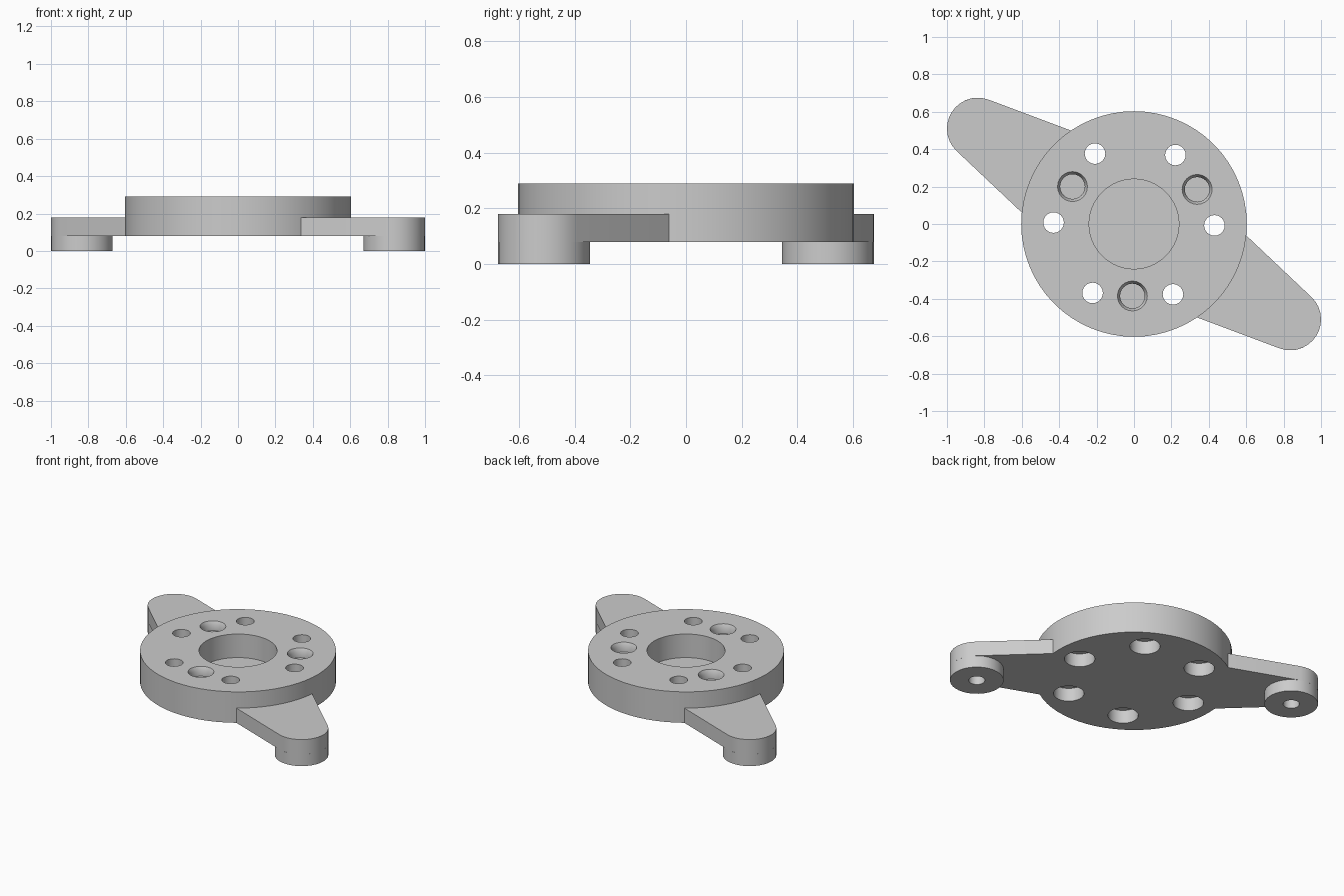
import bpy, bmesh
from math import cos, sin, pi, radians

cube = bpy.data.objects.get("Cube")
if cube:
    bpy.data.objects.remove(cube, do_unlink=True)

grey = bpy.data.materials.new("plain grey")
grey.use_nodes = True
colour = (0.6, 0.6, 0.6, 1)
grey.diffuse_color = colour
grey.node_tree.nodes["Principled BSDF"].inputs["Base Color"].default_value = colour


def finish(bm, name):
    bmesh.ops.recalc_face_normals(bm, faces=bm.faces)
    mesh = bpy.data.meshes.new(name)
    bm.to_mesh(mesh)
    bm.free()
    mesh.materials.append(grey)
    ob = bpy.data.objects.new(name, mesh)
    bpy.context.collection.objects.link(ob)
    return ob


def turned(name, profile, centres=((0, 0),), sides=24):
    """Closed turned solids: the profile runs from bottom centre to top centre."""
    bm = bmesh.new()
    for cx, cy in centres:
        rings = [[bm.verts.new((cx + r * cos(2 * pi * i / sides),
                                cy + r * sin(2 * pi * i / sides), z))
                  for i in range(sides)] for r, z in profile]
        for low, high in zip(rings, rings[1:]):
            for i in range(sides):
                j = (i + 1) % sides
                bm.faces.new((low[i], low[j], high[j], high[i]))
        bm.faces.new(rings[0][::-1])
        bm.faces.new(rings[-1])
    return finish(bm, name)


def cut(target, cutter):
    mod = target.modifiers.new("cut", "BOOLEAN")
    mod.operation, mod.solver, mod.object = "DIFFERENCE", "EXACT", cutter
    bpy.context.view_layer.objects.active = target
    bpy.ops.object.modifier_apply(modifier=mod.name)
    bpy.data.objects.remove(cutter, do_unlink=True)


def around(count, radius, start):
    return [(radius * cos(radians(start + 360 * i / count)),
             radius * sin(radians(start + 360 * i / count))) for i in range(count)]


BASE, TOP, ARM_TOP = 0.08, 0.29, 0.18

# Round plate with a shallow central recess
plate = turned("round_plate", [(0.603, BASE), (0.603, TOP), (0.24, TOP), (0.24, 0.13)], sides=64)

# Six through holes, widened from below
cut(plate, turned("bolt_hole_cutter",
                  [(0.094, 0), (0.094, 0.17), (0.055, 0.17), (0.055, 0.4)], around(6, 0.43, -1)))

# Three blind sockets with a bevelled rim
cut(plate, turned("socket_cutter",
                  [(0.066, 0.23), (0.066, 0.265), (0.08, TOP), (0.08, 0.4)], around(3, 0.385, 28.7)))

parts = [plate]
PAD_X, PAD_Y, PAD_R = 0.835, -0.51, 0.165
for side, s in (("left", 1), ("right", -1)):
    # Tapered arm with a rounded tip
    outline = [(0.325, -0.495), (0.585, -0.047)]
    for i in range(15):
        a = radians(46.7 - 156.7 * i / 14)
        outline.append((PAD_X + PAD_R * cos(a), PAD_Y + PAD_R * sin(a)))
    bm = bmesh.new()
    face = bm.faces.new([bm.verts.new((s * x, s * y, BASE)) for x, y in outline])
    new = bmesh.ops.extrude_face_region(bm, geom=[face])["geom"]
    bmesh.ops.translate(bm, vec=(0, 0, ARM_TOP - BASE),
                        verts=[v for v in new if isinstance(v, bmesh.types.BMVert)])
    arm = finish(bm, side + "_arm")
    # Round foot under the tip, with a blind screw hole running up into the arm
    centre = [(s * PAD_X, s * PAD_Y)]
    foot = turned(side + "_foot", [(PAD_R, 0), (PAD_R, BASE)], centre, 32)
    for ob in (arm, foot):
        cut(ob, turned("screw_hole_cutter", [(0.05, -0.1), (0.05, 0.13)], centre))
    parts += [arm, foot]

# Smooth the curved walls and keep the rims crisp
bpy.ops.object.select_all(action="DESELECT")
for ob in parts:
    ob.select_set(True)
bpy.context.view_layer.objects.active = plate
bpy.ops.object.shade_smooth_by_angle(angle=radians(30))
